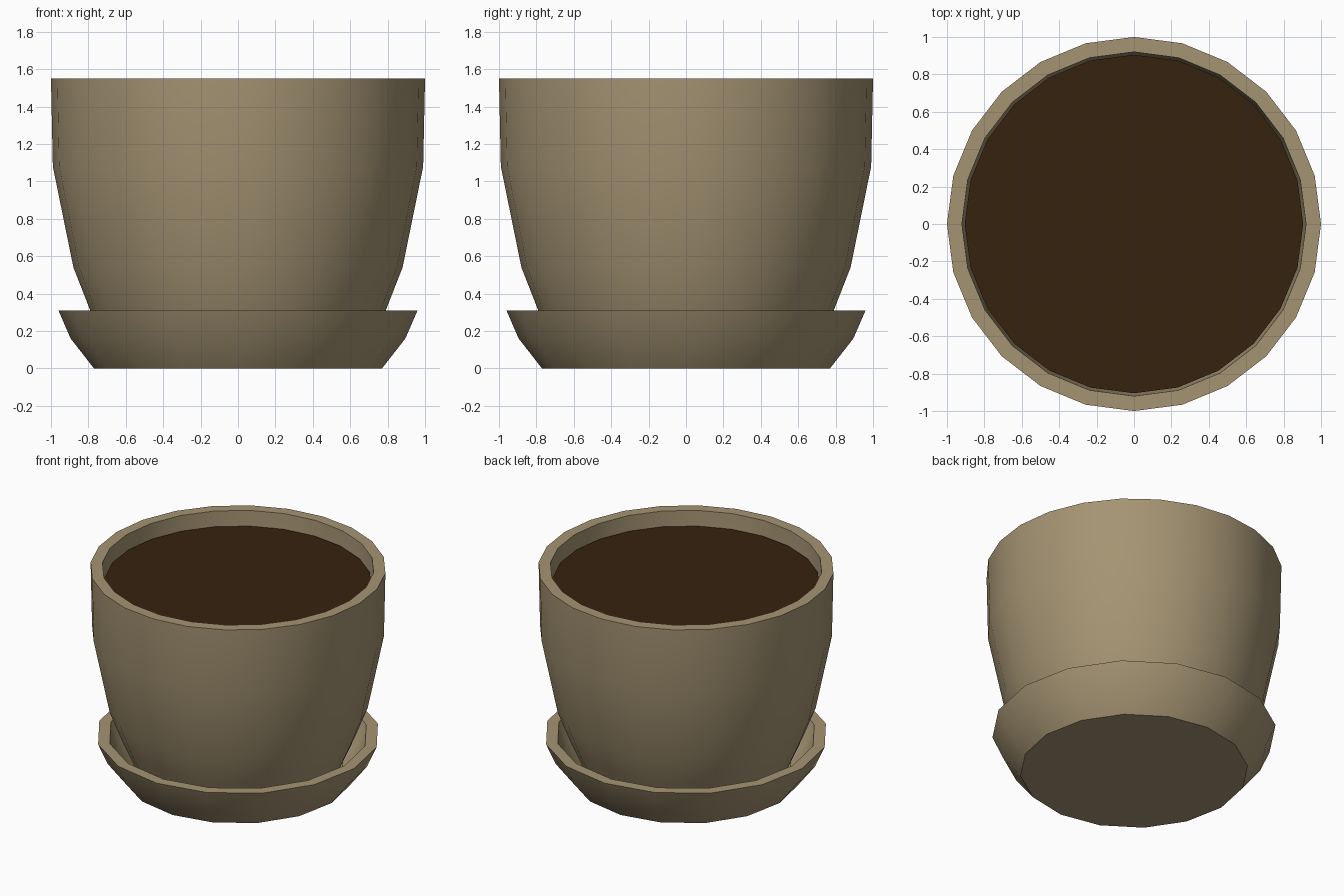
import bpy, bmesh, math

if "Cube" in bpy.data.objects:
    bpy.data.objects.remove(bpy.data.objects["Cube"])


def material(name, rgb):
    m = bpy.data.materials.new(name)
    m.diffuse_color = (*rgb, 1)
    m.use_nodes = True
    m.node_tree.nodes["Principled BSDF"].inputs["Base Color"].default_value = m.diffuse_color
    return m


def lathe(name, profile, sides, mat, angle=35):
    """Revolve a (radius, z) profile around z; radius 0 makes a pole."""
    bm = bmesh.new()
    rings = []
    for r, z in profile:
        if r == 0:
            rings.append([bm.verts.new((0, 0, z))] * sides)
        else:
            rings.append([bm.verts.new((r * math.cos(2 * math.pi * i / sides),
                                        r * math.sin(2 * math.pi * i / sides), z))
                          for i in range(sides)])
    for a, b in zip(rings, rings[1:]):
        for i in range(sides):
            j = (i + 1) % sides
            bm.faces.new(list(dict.fromkeys((a[i], a[j], b[j], b[i]))))
    bmesh.ops.recalc_face_normals(bm, faces=bm.faces)
    mesh = bpy.data.meshes.new(name)
    bm.to_mesh(mesh)
    bm.free()
    mesh.materials.append(mat)
    ob = bpy.data.objects.new(name, mesh)
    bpy.context.collection.objects.link(ob)
    bpy.ops.object.select_all(action='DESELECT')
    ob.select_set(True)
    bpy.context.view_layer.objects.active = ob
    bpy.ops.object.shade_smooth_by_angle(angle=math.radians(angle))
    return ob


clay = material("beige_clay", (0.376, 0.296, 0.171))
earth = material("dark_soil", (0.037, 0.016, 0.0048))

# Pot: outer wall up, flat rim, inner wall down to the floor
lathe("pot", [(0, 0.06), (0.68, 0.06), (0.79, 0.31), (0.88, 0.54), (0.99, 1.08),
              (1.0, 1.55), (0.92, 1.55), (0.905, 1.08), (0.80, 0.54),
              (0.62, 0.14), (0, 0.14)], 24, clay)

# Saucer: flared dish with a flat rim
lathe("saucer", [(0, 0), (0.77, 0), (0.895, 0.16), (0.96, 0.31), (0.88, 0.31),
                 (0.82, 0.17), (0.72, 0.06), (0, 0.06)], 16, clay)

# Soil: thin disc just below the rim
lathe("soil", [(0, 1.40), (0.905, 1.40), (0.905, 1.44), (0, 1.44)], 24, earth)
